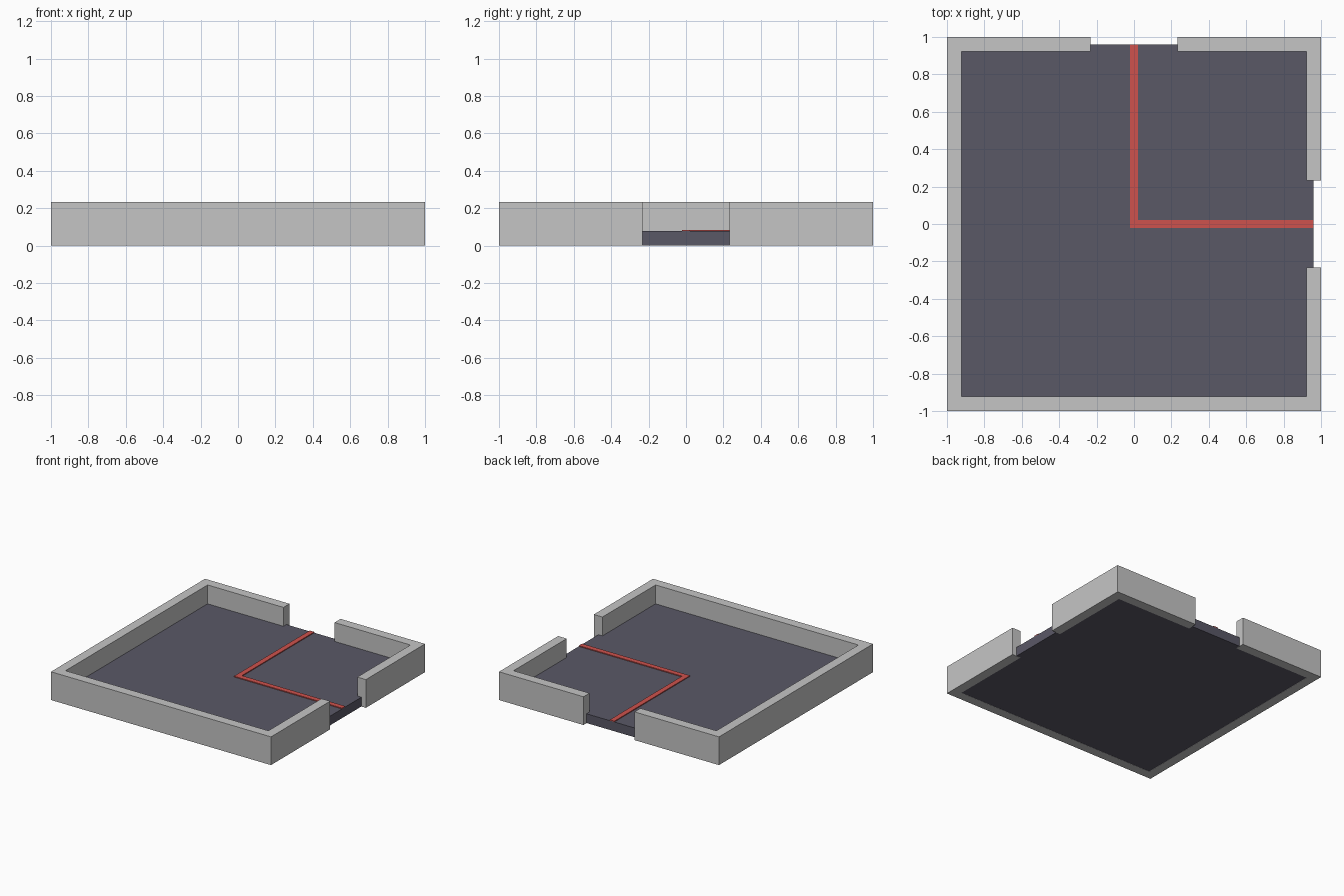
import bpy
import bmesh

cube = bpy.data.objects.get("Cube")
if cube:
    bpy.data.objects.remove(cube, do_unlink=True)

OUT, IN = 1.0, 0.922      # outer and inner faces of the wall
EDGE = 0.96               # floor edge, tucked halfway under the wall
GAP = 0.232               # half width of a doorway
WALL_H, FLOOR_H = 0.232, 0.077
LINE = 0.021              # half width of the guide line


def material(name, color):
    mat = bpy.data.materials.new(name)
    mat.use_nodes = True
    rgba = (*color, 1.0)
    mat.diffuse_color = rgba
    bsdf = mat.node_tree.nodes["Principled BSDF"]
    bsdf.inputs["Base Color"].default_value = rgba
    bsdf.inputs["Roughness"].default_value = 0.8
    return mat


def slab(name, outline, bottom, top, mat):
    """Extrude a counter-clockwise floor plan outline upward."""
    bm = bmesh.new()
    face = bm.faces.new([bm.verts.new((x, y, bottom)) for x, y in outline])
    grown = bmesh.ops.extrude_face_region(bm, geom=[face], use_keep_orig=True)
    verts = [g for g in grown["geom"] if isinstance(g, bmesh.types.BMVert)]
    bmesh.ops.translate(bm, verts=verts, vec=(0, 0, top - bottom))
    bmesh.ops.recalc_face_normals(bm, faces=bm.faces)
    mesh = bpy.data.meshes.new(name)
    bm.to_mesh(mesh)
    bm.free()
    mesh.materials.append(mat)
    obj = bpy.data.objects.new(name, mesh)
    bpy.context.collection.objects.link(obj)
    return obj


wall_grey = material("wall grey", (0.56, 0.56, 0.56))
floor_slate = material("floor slate", (0.102, 0.098, 0.134))
line_red = material("line red", (0.62, 0.085, 0.075))

# Long wall wrapping the front and right sides, ending at both doorways
slab("main_wall", [
    (-GAP, OUT), (-OUT, OUT), (-OUT, -OUT), (OUT, -OUT), (OUT, -GAP),
    (IN, -GAP), (IN, -IN), (-IN, -IN), (-IN, IN), (-GAP, IN),
], 0, WALL_H, wall_grey)

# Short corner wall between the doorways
slab("corner_wall", [
    (GAP, IN), (IN, IN), (IN, GAP), (OUT, GAP), (OUT, OUT), (GAP, OUT),
], 0, WALL_H, wall_grey)

# Floor slab, a hair above the wall base
slab("floor", [(-EDGE, -EDGE), (EDGE, -EDGE), (EDGE, EDGE), (-EDGE, EDGE)],
     0.001, FLOOR_H, floor_slate)

# Bent guide line joining the two doorways
slab("guide_line", [
    (-LINE, -LINE), (EDGE, -LINE), (EDGE, LINE),
    (LINE, LINE), (LINE, EDGE), (-LINE, EDGE),
], FLOOR_H, FLOOR_H + 0.007, line_red)
